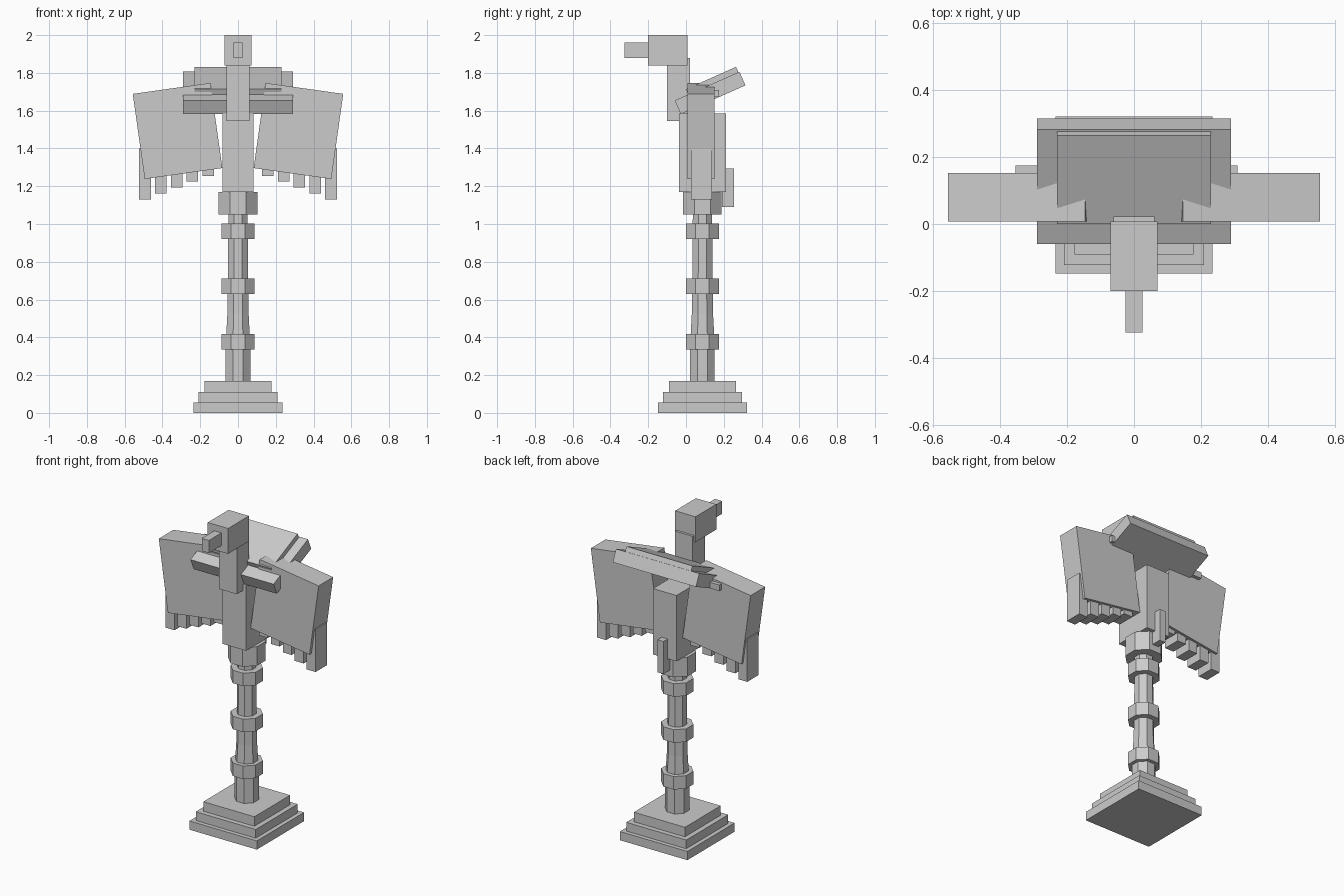
import bpy, math
from mathutils import Matrix

if "Cube" in bpy.data.objects:
    bpy.data.objects.remove(bpy.data.objects["Cube"])

stone = bpy.data.materials.new("grey stone")
stone.diffuse_color = (0.6, 0.6, 0.6, 1)
stone.use_nodes = True
stone.node_tree.nodes["Principled BSDF"].inputs["Base Color"].default_value = stone.diffuse_color
POLE_Y = 0.087


def mesh_object(name, verts, faces):
    me = bpy.data.meshes.new(name)
    me.from_pydata(verts, [], faces)
    me.materials.append(stone)
    ob = bpy.data.objects.new(name, me)
    bpy.context.collection.objects.link(ob)
    return ob


def box(name, x, y, z, rot=0, axis='X'):
    """Box from three (min, max) ranges, turned about its own centre."""
    c = [sum(r) / 2 for r in (x, y, z)]
    h = [(r[1] - r[0]) / 2 for r in (x, y, z)]
    verts = [(i * h[0], j * h[1], k * h[2])
             for k in (-1, 1) for i, j in ((-1, -1), (1, -1), (1, 1), (-1, 1))]
    faces = [(3, 2, 1, 0), (4, 5, 6, 7)]
    faces += [(i, (i + 1) % 4, (i + 1) % 4 + 4, i + 4) for i in range(4)]
    ob = mesh_object(name, verts, faces)
    ob.data.transform(Matrix.Translation(c) @ Matrix.Rotation(math.radians(rot), 4, axis))
    return ob


def octagon(name, rings):
    """Eight-sided column through (apothem, z) rings, flat side to the front."""
    verts, faces, n = [], [], 8
    for a, z in rings:
        r = a / math.cos(math.pi / n)
        for i in range(n):
            t = (i + 0.5) * 2 * math.pi / n
            verts.append((r * math.cos(t), POLE_Y + r * math.sin(t), z))
    for k in range(len(rings) - 1):
        for i in range(n):
            j = (i + 1) % n
            faces.append((k * n + i, k * n + j, k * n + n + j, k * n + n + i))
    faces.append(tuple(reversed(range(n))))
    faces.append(tuple(range(len(verts) - n, len(verts))))
    return mesh_object(name, verts, faces)


# stepped base
for i, (h, z0, z1) in enumerate([(0.235, 0, 0.055), (0.209, 0.055, 0.11), (0.178, 0.11, 0.17)]):
    box(f"base_step_{i + 1}", (-h, h), (POLE_Y - h, POLE_Y + h), (z0, z1))

# tapering pole with collars
octagon("pole", [(0.065, 0.17), (0.065, 0.36), (0.056, 0.53), (0.053, 0.78), (0.051, 1.06)])
for i, z in enumerate((0.335, 0.63, 0.92)):
    octagon(f"collar_{i + 1}", [(0.087, z), (0.087, z + 0.082)])
octagon("top_collar", [(0.102, 1.05), (0.102, 1.17)])

# body, neck, head and beak
box("body", (-0.082, 0.082), (-0.037, 0.212), (1.17, 1.585))
box("neck", (-0.062, 0.062), (-0.10, 0.022), (1.545, 1.88))
box("head", (-0.071, 0.071), (-0.20, 0.007), (1.84, 2.0))
box("beak", (-0.025, 0.025), (-0.325, -0.20), (1.88, 1.96))
box("rear_peg", (-0.021, 0.021), (0.19, 0.254), (1.09, 1.295))

# wings with hanging feathers
for s, side in ((-1, "left"), (1, "right")):
    cx = s * 0.32
    box(f"{side}_wing", (cx - 0.2075, cx + 0.2075), (0.007, 0.152),
        (1.265, 1.72), s * 8, 'Y')
    for i in range(5):
        x, z = s * (0.492 - 0.0835 * i), 1.13 + 0.0313 * i
        box(f"{side}_feather_{i + 1}", (x - 0.031, x + 0.031), (0.026, 0.137), (z, z + 0.27))

# tilted back panel, its cover plate, and the cross rod
box("back_panel", (-0.29, 0.29), (-0.06, 0.315), (1.6545, 1.7335), 24)
box("cover_plate", (-0.23, 0.23), (-0.005, 0.285), (1.7375, 1.7745), 24)
box("cross_rod", (-0.355, 0.31), (0.135, 0.175), (1.672, 1.71))
